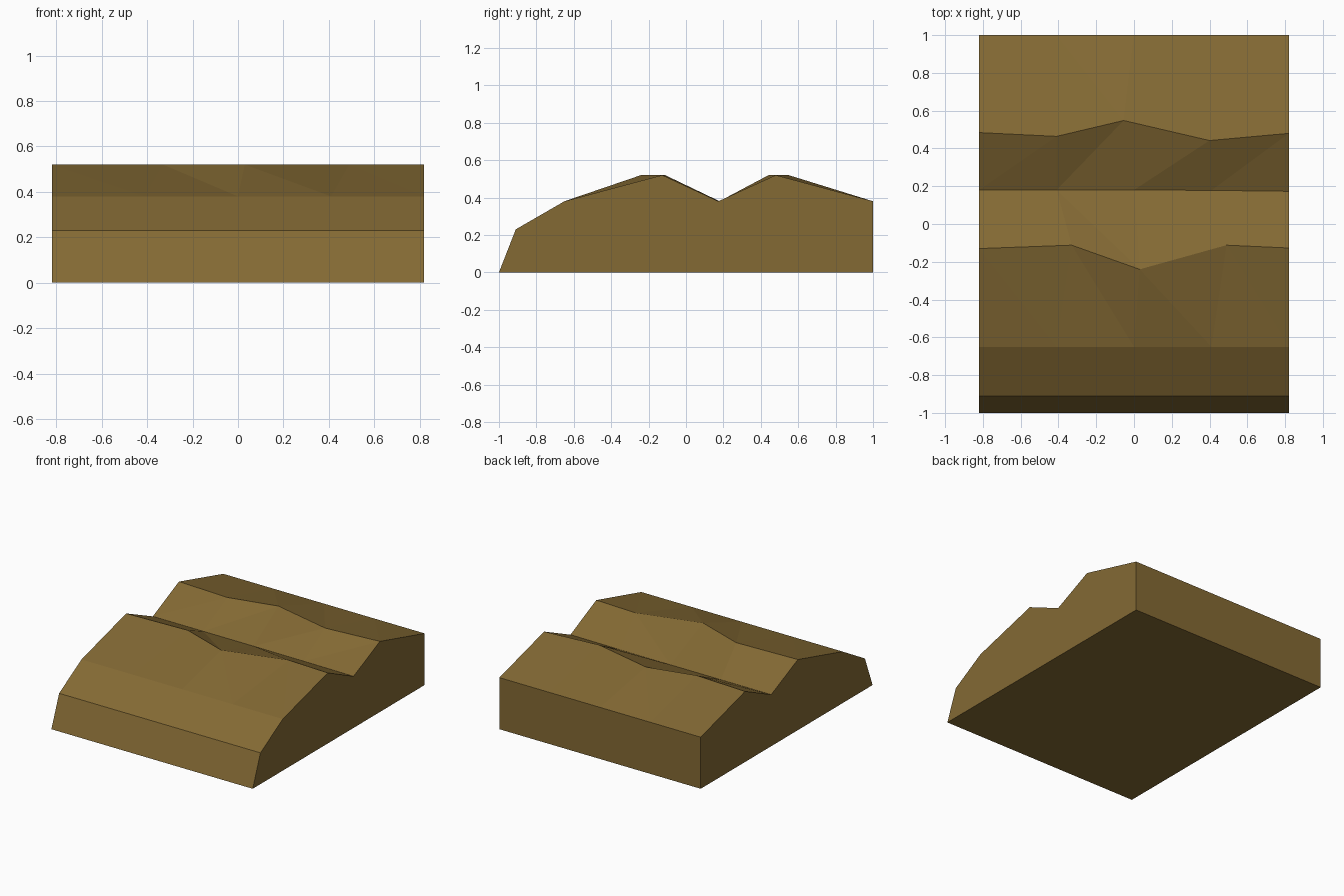
import bpy, bmesh

if "Cube" in bpy.data.objects:
    bpy.data.objects.remove(bpy.data.objects["Cube"])

HALF = 0.82
EVEN = [-HALF, -0.41, 0.0, 0.41, HALF]

# Lengthwise lines of the terrain: x stations, y at each station, height
lines = [
    (EVEN, [-1.0] * 5, 0.0),                                                      # front foot
    (EVEN, [-0.91] * 5, 0.23),                                                    # front lip
    (EVEN, [-0.65] * 5, 0.38),                                                    # front slope break
    ([-HALF, -0.33, 0.03, 0.49, HALF], [-0.13, -0.112, -0.24, -0.112, -0.127], 0.52),  # front ridge
    (EVEN, [0.18, 0.18, 0.18, 0.178, 0.173], 0.38),                               # valley
    ([-HALF, -0.41, -0.055, 0.40, HALF], [0.484, 0.464, 0.548, 0.442, 0.48], 0.52),    # back ridge
    (EVEN, [1.0] * 5, 0.38),                                                      # back top edge
    (EVEN, [1.0] * 5, 0.0),                                                       # back foot
]

bm = bmesh.new()
rows = [[bm.verts.new((x, y, z)) for x, y in zip(xs, ys)] for xs, ys, z in lines]

# Top, front and back skin, split along one diagonal
for a, b in zip(rows, rows[1:]):
    for i in range(4):
        if b is rows[5]:
            bm.faces.new((a[i], a[i + 1], b[i + 1]))
            bm.faces.new((a[i], b[i + 1], b[i]))
        else:
            bm.faces.new((a[i], a[i + 1], b[i]))
            bm.faces.new((a[i + 1], b[i + 1], b[i]))

# Flat side walls and base
bm.faces.new([r[0] for r in rows])
bm.faces.new([r[-1] for r in reversed(rows)])
bm.faces.new(list(reversed(rows[0])) + rows[-1])
bmesh.ops.recalc_face_normals(bm, faces=bm.faces)

mesh = bpy.data.meshes.new("ridged_ground")
bm.to_mesh(mesh)
bm.free()

# Single earth colour
earth = bpy.data.materials.new("earth brown")
earth.diffuse_color = (0.23, 0.143, 0.034, 1)
earth.use_nodes = True
earth.node_tree.nodes["Principled BSDF"].inputs["Base Color"].default_value = earth.diffuse_color
mesh.materials.append(earth)
bpy.context.collection.objects.link(bpy.data.objects.new("ridged_ground", mesh))
